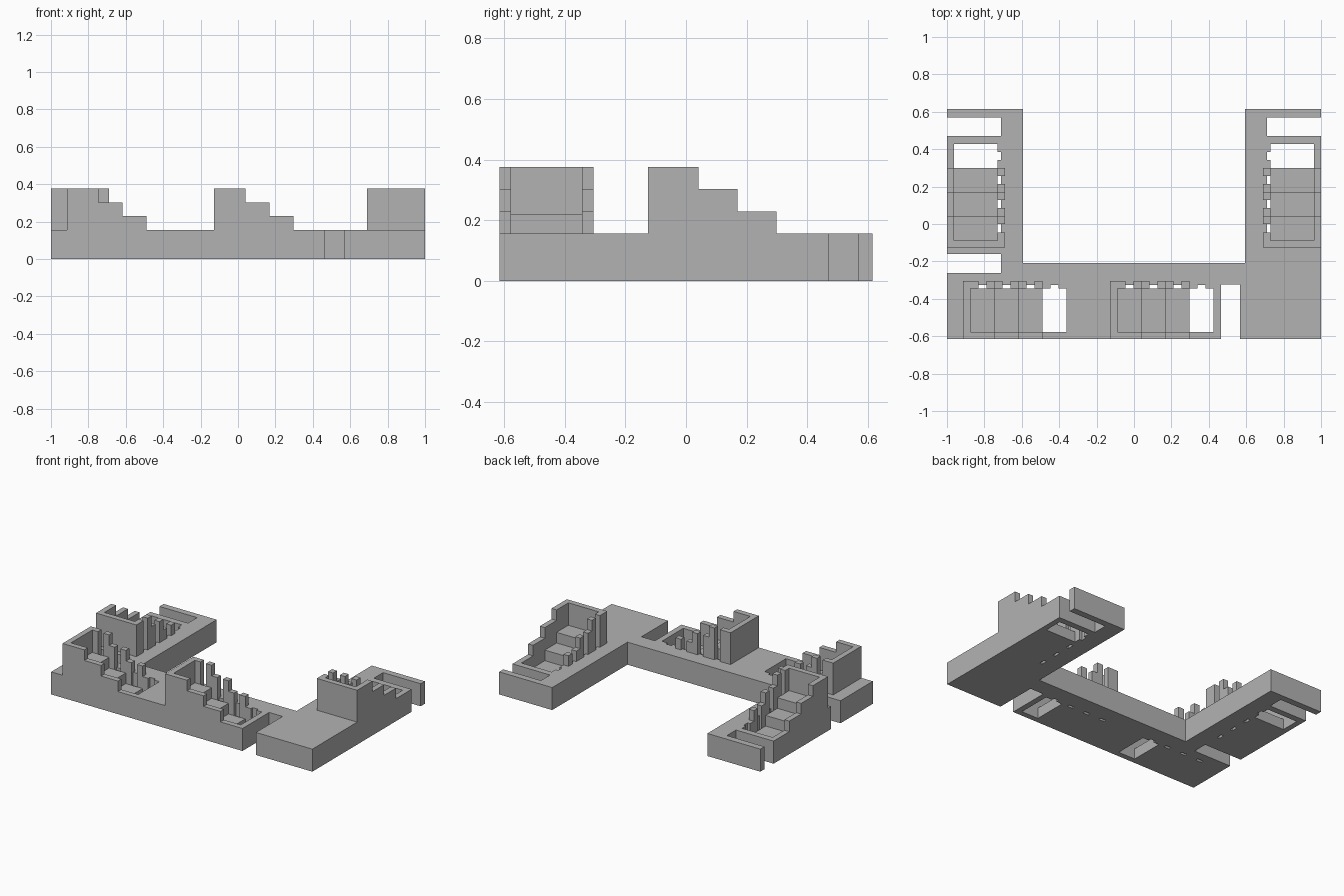
import bpy
import bmesh
from mathutils import Vector

default_cube = bpy.data.objects.get("Cube")
if default_cube:
    bpy.data.objects.remove(default_cube, do_unlink=True)

stone = bpy.data.materials.new("plain grey")
stone.use_nodes = True
grey = (0.45, 0.45, 0.45, 1)
stone.diffuse_color = grey
stone.node_tree.nodes["Principled BSDF"].inputs["Base Color"].default_value = grey

# Shared dimensions
HALF_Y = 0.615       # half the depth of the plan
BASE = 0.156         # slab thickness
WALL = 0.038         # parapet thickness
TREAD = 0.1285       # length of one step
RISE = 0.0735        # height of one step
TOP = 0.376          # top of the highest parapet
WELL = 0.271         # inner side of the stairwell
RAIL = 0.309         # inner side of the railing posts
NICHE = 0.29         # depth of the floor niches between posts


def add_prism(bm, loops, direction):
    """Fill one outline (plus optional holes) and extrude it."""
    edges = []
    for loop in loops:
        verts = [bm.verts.new(p) for p in loop]
        edges += [bm.edges.new((a, b)) for a, b in zip(verts, verts[1:] + verts[:1])]
    fill = bmesh.ops.triangle_fill(bm, edges=edges, use_beauty=True)
    faces = [f for f in fill["geom"] if isinstance(f, bmesh.types.BMFace)]
    out = bmesh.ops.extrude_face_region(bm, geom=faces, use_keep_orig=True)
    moved = [v for v in out["geom"] if isinstance(v, bmesh.types.BMVert)]
    bmesh.ops.translate(bm, verts=moved, vec=direction)


def finish(name, bm):
    bmesh.ops.recalc_face_normals(bm, faces=bm.faces[:])
    bmesh.ops.dissolve_limit(bm, angle_limit=0.01, verts=bm.verts[:], edges=bm.edges[:])
    mesh = bpy.data.meshes.new(name)
    bm.to_mesh(mesh)
    bm.free()
    mesh.materials.append(stone)
    obj = bpy.data.objects.new(name, mesh)
    bpy.context.scene.collection.objects.link(obj)


# Stair placements: u runs down the stair, v runs inward from the outer edge
def front_frame(start):
    return lambda u, v, z: Vector((start + u, v - HALF_Y, z))


def wing_frame(side):
    return lambda u, v, z: Vector((side * (1 - v), u - 0.125, z))


stairs = {
    "front_right_stair": front_frame(-0.913),
    "front_middle_stair": front_frame(-0.127),
    "right_wing_stair": wing_frame(-1),
    "left_wing_stair": wing_frame(1),
}


def step_profile(start, floor, top):
    """Descending three-step side profile as (u, z) points."""
    pts = [(start, floor)]
    left = start
    for i in range(3):
        right = WALL + TREAD * (i + 1)
        pts += [(left, top - RISE * i), (right, top - RISE * i)]
        left = right
    return pts + [(left, floor)]


def well_outline(frame):
    """Stairwell opening with one niche beside every step."""
    end = WALL + 4 * TREAD
    pts = [(WALL, WELL), (WALL, WALL), (end, WALL), (end, WELL)]
    for i in reversed(range(4)):
        a = WALL + TREAD * (i + 1 / 3)
        b = a + TREAD / 3
        pts += [(b, WELL), (b, NICHE), (a, NICHE), (a, WELL)]
    return [frame(u, v, 0) for u, v in pts]


# U-shaped slab with edge slots and stairwells
IN_X, IN_Y, SLOT = 0.594, -0.208, 0.712
plan = [(-1, -HALF_Y), (0.465, -HALF_Y), (0.465, -0.324), (0.568, -0.324),
        (0.568, -HALF_Y), (1, -HALF_Y)]
back_slot = [(1, 0.47), (SLOT, 0.47), (SLOT, 0.57), (1, 0.57),
             (1, HALF_Y), (IN_X, HALF_Y), (IN_X, IN_Y)]
plan += back_slot + [(-x, y) for x, y in reversed(back_slot)]
plan += [(-1, -0.16), (-SLOT, -0.16), (-SLOT, -0.262), (-1, -0.262)]
bm = bmesh.new()
outline = [Vector((x, y, 0)) for x, y in plan]
add_prism(bm, [outline] + [well_outline(f) for f in stairs.values()], Vector((0, 0, BASE)))
finish("base_slab", bm)

for name, frame in stairs.items():
    origin = frame(0, 0, 0)

    def side_prism(bm, profile, v0, v1):
        shift = frame(0, v1, 0) - frame(0, v0, 0)
        add_prism(bm, [[frame(u, v0, z) for u, z in profile]], shift)

    def block(bm, u0, u1, v0, v1, top):
        side_prism(bm, [(u0, BASE), (u0, top), (u1, top), (u1, BASE)], v0, v1)

    # Stepped outer parapet and end wall
    bm = bmesh.new()
    side_prism(bm, step_profile(0, BASE, TOP), 0, WALL)
    finish(name + "_parapet", bm)
    bm = bmesh.new()
    block(bm, 0, WALL, WALL, WELL, TOP)
    finish(name + "_end_wall", bm)

    # Treads inside the well
    bm = bmesh.new()
    side_prism(bm, step_profile(WALL, 0, 3 * RISE), WALL, WELL)
    finish(name + "_treads", bm)

    # Railing posts, two for each step
    bm = bmesh.new()
    for i in range(3):
        u = WALL + TREAD * i
        top = TOP - RISE * i
        block(bm, u if i else 0, u + TREAD / 3, WELL, RAIL, top)
        block(bm, u + TREAD * 2 / 3, u + TREAD, WELL, RAIL, top)
    finish(name + "_posts", bm)
